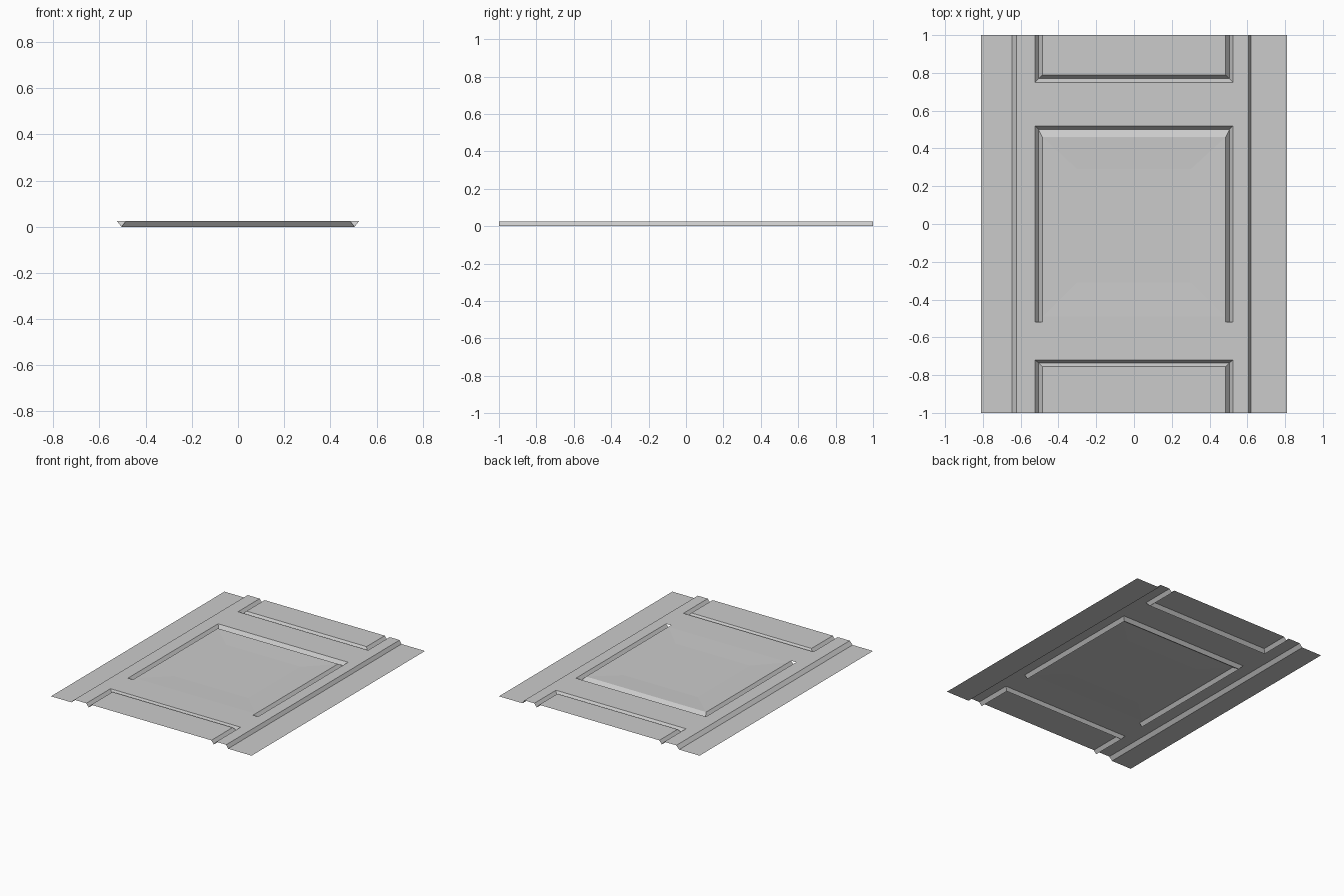
import bpy, bmesh

if "Cube" in bpy.data.objects:
    bpy.data.objects.remove(bpy.data.objects["Cube"])

H = 0.025  # height of the raised surface above the groove bottoms


def finish(name, bm):
    me = bpy.data.meshes.new(name)
    bmesh.ops.remove_doubles(bm, verts=bm.verts, dist=1e-5)
    bm.to_mesh(me)
    bm.free()
    ob = bpy.data.objects.new(name, me)
    bpy.context.collection.objects.link(ob)


def strip(name, profile, y0, y1):
    """Sweep an (x, z) profile along y as an open sheet."""
    bm = bmesh.new()
    for (xa, za), (xb, zb) in zip(profile, profile[1:]):
        pts = [(xa, y0, za), (xb, y0, zb), (xb, y1, zb), (xa, y1, za)]
        bm.faces.new([bm.verts.new(p) for p in pts])
    finish(name, bm)


def panel(name, loops, open_side=None, open_rings=2):
    """Nested rectangles (half width, y0, y1, z) bridged inward and filled.
    Sides: 0 front, 1 right, 2 back, 3 left."""
    bm = bmesh.new()
    rings = [[bm.verts.new(p) for p in
              ((-w, a, z), (w, a, z), (w, b, z), (-w, b, z))]
             for w, a, b, z in loops]
    for r, (o, n) in enumerate(zip(rings, rings[1:])):
        for i in range(4):
            if i == open_side and r < open_rings:
                continue
            j = (i + 1) % 4
            bm.faces.new((o[i], o[j], n[j], n[i]))
    bm.faces.new(rings[-1])
    finish(name, bm)


# side rails with stepped-down flanges
strip("left_rail", [(-0.81, 0), (-0.645, 0), (-0.622, H), (-0.525, H)], -1, 1)
strip("right_rail", [(0.525, H), (0.605, H), (0.62, 0), (0.81, 0)], -1, 1)

# flat crossbars between the panels
strip("upper_crossbar", [(-0.525, H), (0.525, H)], 0.52, 0.75)
strip("lower_crossbar", [(-0.525, H), (0.525, H)], -0.72, -0.52)

# grooved end panels, open at the sheet ends
panel("upper_panel", [(0.525, 0.75, 1, H), (0.505, 0.77, 1, 0),
                      (0.485, 0.79, 1, H)], open_side=2)
panel("lower_panel", [(0.525, -1, -0.72, H), (0.505, -1, -0.735, 0),
                      (0.485, -1, -0.755, H)], open_side=0)

# middle panel: grooved on three sides, slightly dished centre
panel("middle_panel", [(0.525, -0.52, 0.52, H), (0.505, -0.52, 0.50, 0),
                       (0.485, -0.52, 0.46, H), (0.484, -0.49, 0.459, H),
                       (0.30, -0.31, 0.29, 0.02)], open_side=0)
